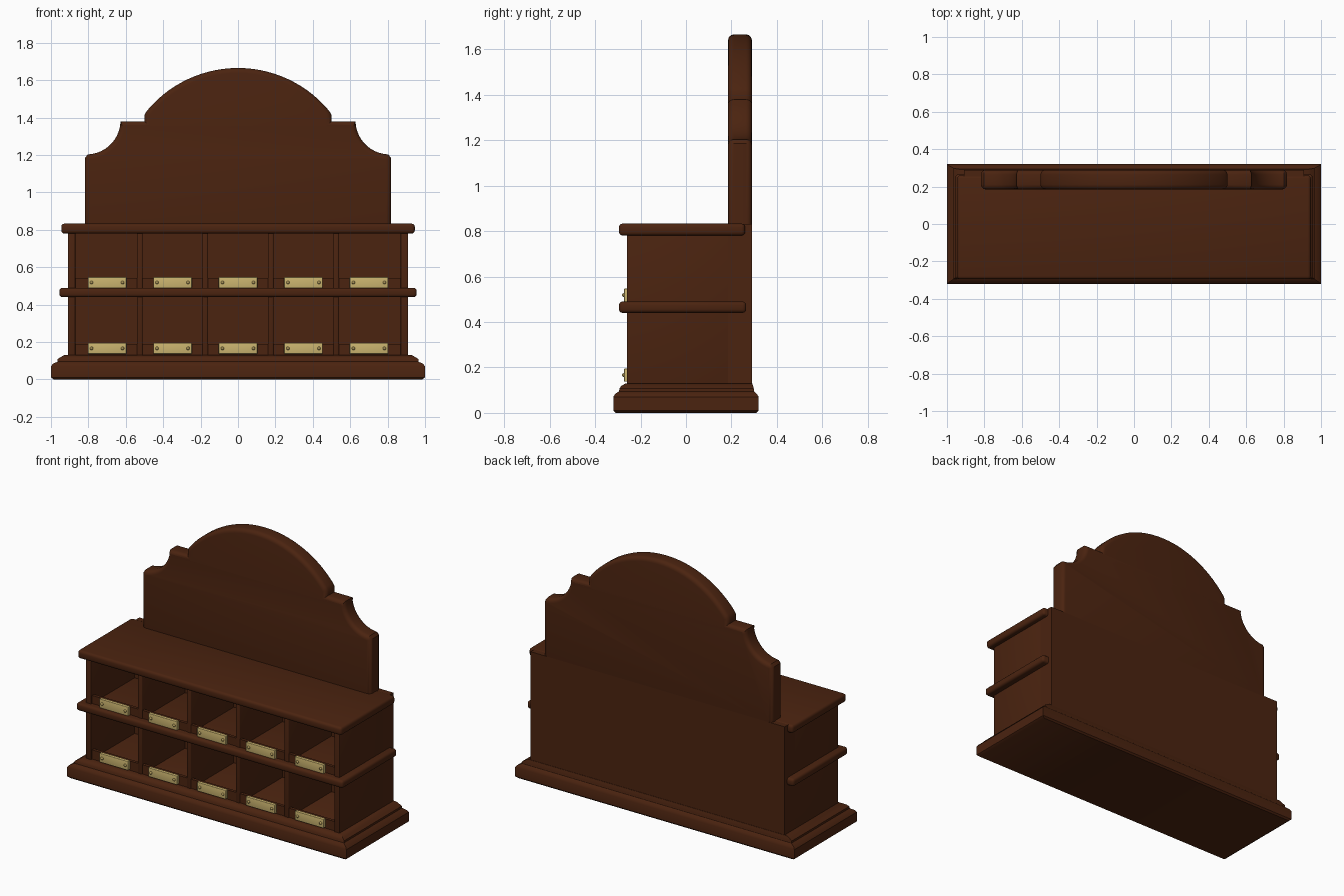
import bpy, bmesh, math
from mathutils import Matrix

if "Cube" in bpy.data.objects:
    bpy.data.objects.remove(bpy.data.objects["Cube"])


def material(name, rgb):
    m = bpy.data.materials.new(name)
    m.diffuse_color = (*rgb, 1)
    m.use_nodes = True
    m.node_tree.nodes["Principled BSDF"].inputs["Base Color"].default_value = m.diffuse_color
    return m


WOOD = material("dark_wood", (0.07, 0.017, 0.005))
BRASS = material("brass", (0.60, 0.46, 0.16))
SCREW = material("screw_brass", (0.42, 0.31, 0.10))


def finish(name, bm, mat, bevel=0, segs=3):
    bmesh.ops.recalc_face_normals(bm, faces=bm.faces)
    if bevel:
        sharp = [e for e in bm.edges if e.calc_face_angle(0) > math.radians(30)]
        bmesh.ops.bevel(bm, geom=sharp, offset=bevel, segments=segs,
                        profile=0.5, affect='EDGES', clamp_overlap=True)
    me = bpy.data.meshes.new(name)
    bm.to_mesh(me)
    bm.free()
    me.materials.append(mat)
    ob = bpy.data.objects.new(name, me)
    bpy.context.collection.objects.link(ob)
    bpy.context.view_layer.objects.active = ob
    ob.select_set(True)
    bpy.ops.object.shade_smooth_by_angle(angle=math.radians(35))
    ob.select_set(False)
    return ob


def box(name, x0, x1, y0, y1, z0, z1, mat=WOOD, bevel=0):
    bm = bmesh.new()
    bmesh.ops.create_cube(bm, size=1)
    bmesh.ops.scale(bm, vec=(x1 - x0, y1 - y0, z1 - z0), verts=bm.verts)
    bmesh.ops.translate(bm, vec=((x0 + x1) / 2, (y0 + y1) / 2, (z0 + z1) / 2), verts=bm.verts)
    return finish(name, bm, mat, bevel)


def moulding(name, rings):
    """Stacked rectangles: half width, front y, back y, z."""
    bm = bmesh.new()
    loops = [[bm.verts.new(p) for p in ((-w, f, z), (w, f, z), (w, b, z), (-w, b, z))]
             for w, f, b, z in rings]
    for lo, hi in zip(loops, loops[1:]):
        for i in range(4):
            j = (i + 1) % 4
            bm.faces.new((lo[i], lo[j], hi[j], hi[i]))
    bm.faces.new(loops[0][::-1])
    bm.faces.new(loops[-1])
    return finish(name, bm, WOOD)


# moulded plinth
moulding("plinth", [(0.985, -0.31, 0.31, 0), (1.0, -0.32, 0.32, 0.01), (1.0, -0.32, 0.32, 0.07),
                    (0.99, -0.312, 0.312, 0.083), (0.965, -0.295, 0.30, 0.095),
                    (0.965, -0.292, 0.298, 0.108), (0.95, -0.285, 0.295, 0.118),
                    (0.93, -0.265, 0.292, 0.13)])

# carcass: back, sides, dividers
box("carcass_back", -0.91, 0.91, 0.185, 0.29, 0.12, 0.83)
for s, n in ((-1, "left"), (1, "right")):
    a, b = sorted((s * 0.87, s * 0.91))
    box(n + "_side", a, b, -0.26, 0.20, 0.12, 0.80, bevel=0.004)
for i in range(4):
    x = -0.525 + 0.35 * i
    box(f"divider_{i + 1}", x - 0.015, x + 0.015, -0.255, 0.20, 0.12, 0.80, bevel=0.006)

# rounded shelf and counter top
box("middle_shelf", -0.955, 0.955, -0.295, 0.265, 0.44, 0.49, bevel=0.016)
box("counter_top", -0.945, 0.945, -0.295, 0.26, 0.78, 0.833, bevel=0.016)

# bin lips, label plates and screws
for r, z in enumerate((0.135, 0.487)):
    for c in range(5):
        x = -0.70 + 0.35 * c
        tag = f"{r + 1}_{c + 1}"
        box("bin_lip_" + tag, x - 0.17, x + 0.17, -0.25, -0.23, z - 0.01, z + 0.055)
        box("label_plate_" + tag, x - 0.103, x + 0.103, -0.272, -0.25, z + 0.002, z + 0.06,
            BRASS, 0.003)
        bm = bmesh.new()
        for s in (-1, 1):
            m = (Matrix.Translation((x + s * 0.083, -0.272, z + 0.031))
                 @ Matrix.Diagonal((1, 1.1, 1, 1)))
            bmesh.ops.create_uvsphere(bm, u_segments=12, v_segments=8, radius=0.009, matrix=m)
        finish("plate_screws_" + tag, bm, SCREW)

# shaped backboard: half outline from the right foot to the crown, then mirrored
half = [(0.818, 0.80), (0.818, 1.185), (0.803, 1.203)]
half += [(0.81 - 0.182 * math.sin(t), 1.385 - 0.182 * math.cos(t))
         for t in [math.radians(10 + 78 * k / 10) for k in range(11)]]
half += [(0.625, 1.38), (0.50, 1.38), (0.50, 1.415)]
R, cz = 0.633, 1.032
a0 = math.asin(0.488 / R)
half += [(R * math.sin(a0 * (1 - k / 14)), cz + R * math.cos(a0 * (1 - k / 14))) for k in range(15)]
outline = half + [(-x, z) for x, z in half[-2::-1]]
bm = bmesh.new()
# front inset rings give the rounded rim
n = len(outline)


def inset(d):
    pts = []
    for i in range(n):
        (ax, az), (bx, bz), (cx, c_z) = outline[i - 1], outline[i], outline[(i + 1) % n]
        u = (bx - ax, bz - az)
        v = (cx - bx, c_z - bz)
        lu, lv = math.hypot(*u), math.hypot(*v)
        n1, n2 = (-u[1] / lu, u[0] / lu), (-v[1] / lv, v[0] / lv)
        k = d / max(0.4, 1 + n1[0] * n2[0] + n1[1] * n2[1])
        pts.append((bx + k * (n1[0] + n2[0]), bz + k * (n1[1] + n2[1])))
    return pts


rim = 0.026
steps = [math.radians(22.5 * k) for k in range(5)]
rings = [(rim * (1 - math.sin(t)), 0.185 + rim * (1 - math.cos(t))) for t in steps]
rings += [(rim * (1 - math.cos(t)), 0.29 - rim * (1 - math.sin(t))) for t in steps]
loops = [[bm.verts.new((x, y, z)) for x, z in inset(d)] for d, y in rings]
for lo, hi in zip(loops, loops[1:]):
    for i in range(n):
        j = (i + 1) % n
        bm.faces.new((lo[i], lo[j], hi[j], hi[i]))
bm.faces.new(loops[0])
bm.faces.new(loops[-1])
finish("backboard", bm, WOOD)
